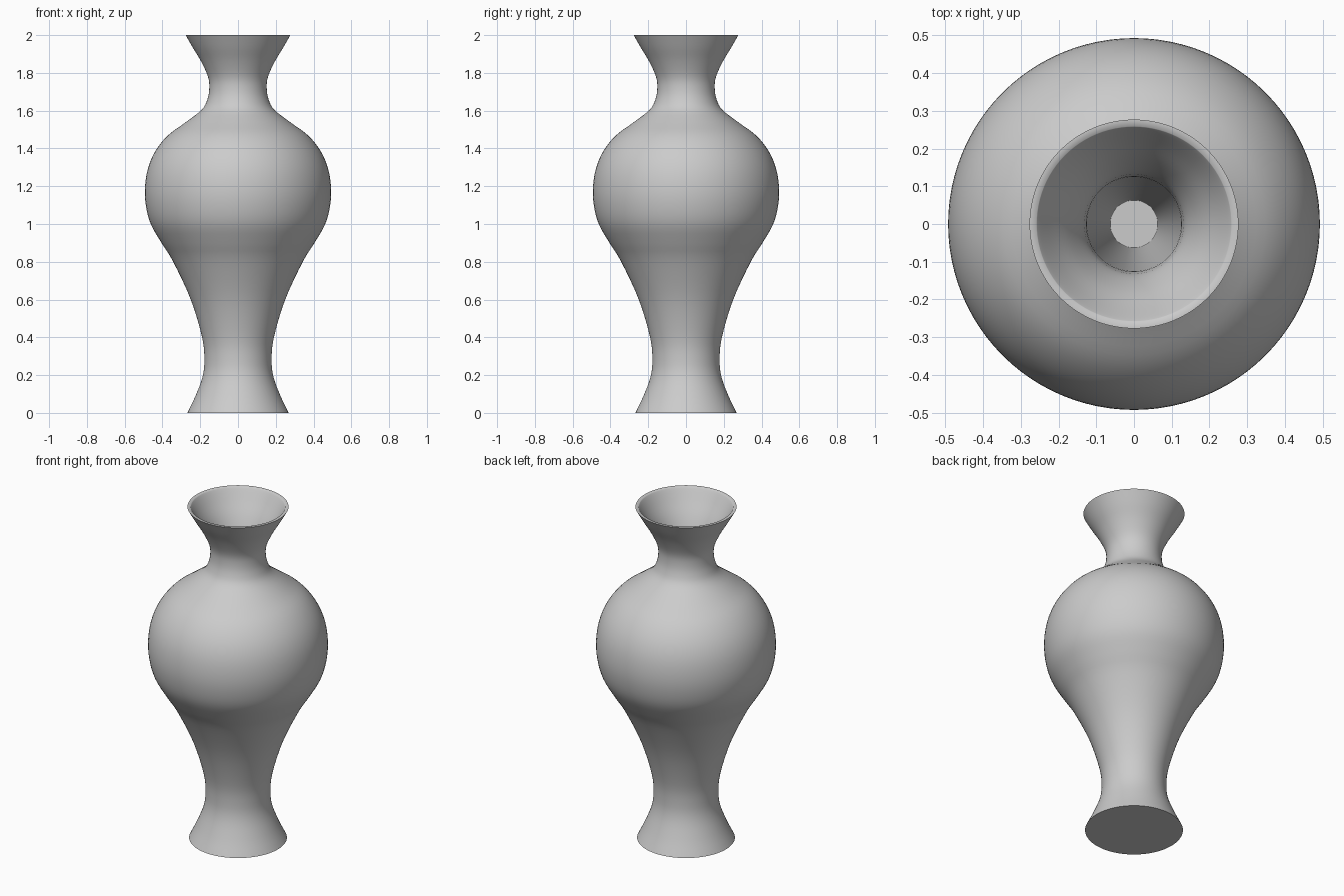
import bpy, bmesh, math
from mathutils import Vector

if "Cube" in bpy.data.objects:
    bpy.data.objects.remove(bpy.data.objects["Cube"])

SEGMENTS = 96


def smooth_path(pts, steps=4):
    """Catmull-Rom curve through (radius, height) points."""
    p = [Vector(q) for q in pts]
    p = [2 * p[0] - p[1]] + p + [2 * p[-1] - p[-2]]
    out = []
    for a, b, c, d in zip(p, p[1:], p[2:], p[3:]):
        for i in range(steps):
            t = i / steps
            out.append(0.5 * (2 * b + (c - a) * t + (2 * a - 5 * b + 4 * c - d) * t ** 2
                              + (3 * b - a - 3 * c + d) * t ** 3))
    return out + [p[-2]]


# Outer silhouette: flared foot, swelling body, narrow neck, flared mouth
outer = smooth_path([
    (0.268, 0), (0.225, 0.09), (0.188, 0.19), (0.178, 0.28), (0.19, 0.40),
    (0.25, 0.60), (0.343, 0.80), (0.405, 0.90), (0.462, 1.00), (0.488, 1.10),
    (0.492, 1.20), (0.475, 1.30), (0.435, 1.39), (0.37, 1.47), (0.275, 1.54),
    (0.192, 1.605), (0.162, 1.66), (0.152, 1.72), (0.159, 1.78),
    (0.195, 1.86), (0.24, 1.935), (0.277, 2.0)])

# Inside: softened lip, mouth, neck and tapering well
inner = smooth_path([
    (0.259, 2.0), (0.249, 1.985), (0.219, 1.935), (0.174, 1.86), (0.139, 1.78),
    (0.129, 1.72), (0.122, 1.60), (0.095, 0.90), (0.063, 0.10)])

# Spin the closed profile around the z axis
bm = bmesh.new()
rings = []
for r, z in outer + inner:
    rings.append([bm.verts.new((r * math.cos(a), r * math.sin(a), z))
                  for a in (2 * math.pi * k / SEGMENTS for k in range(SEGMENTS))])
for lo, hi in zip(rings, rings[1:]):
    for k in range(SEGMENTS):
        n = (k + 1) % SEGMENTS
        bm.faces.new((lo[k], lo[n], hi[n], hi[k]))

# Underside and floor of the well
bm.faces.new(rings[0][::-1])
bm.faces.new(rings[-1])

mesh = bpy.data.meshes.new("vase")
bm.to_mesh(mesh)
bm.free()
vase = bpy.data.objects.new("vase", mesh)
bpy.context.collection.objects.link(vase)
bpy.context.view_layer.objects.active = vase
vase.select_set(True)
bpy.ops.object.shade_smooth_by_angle(angle=math.radians(62))
